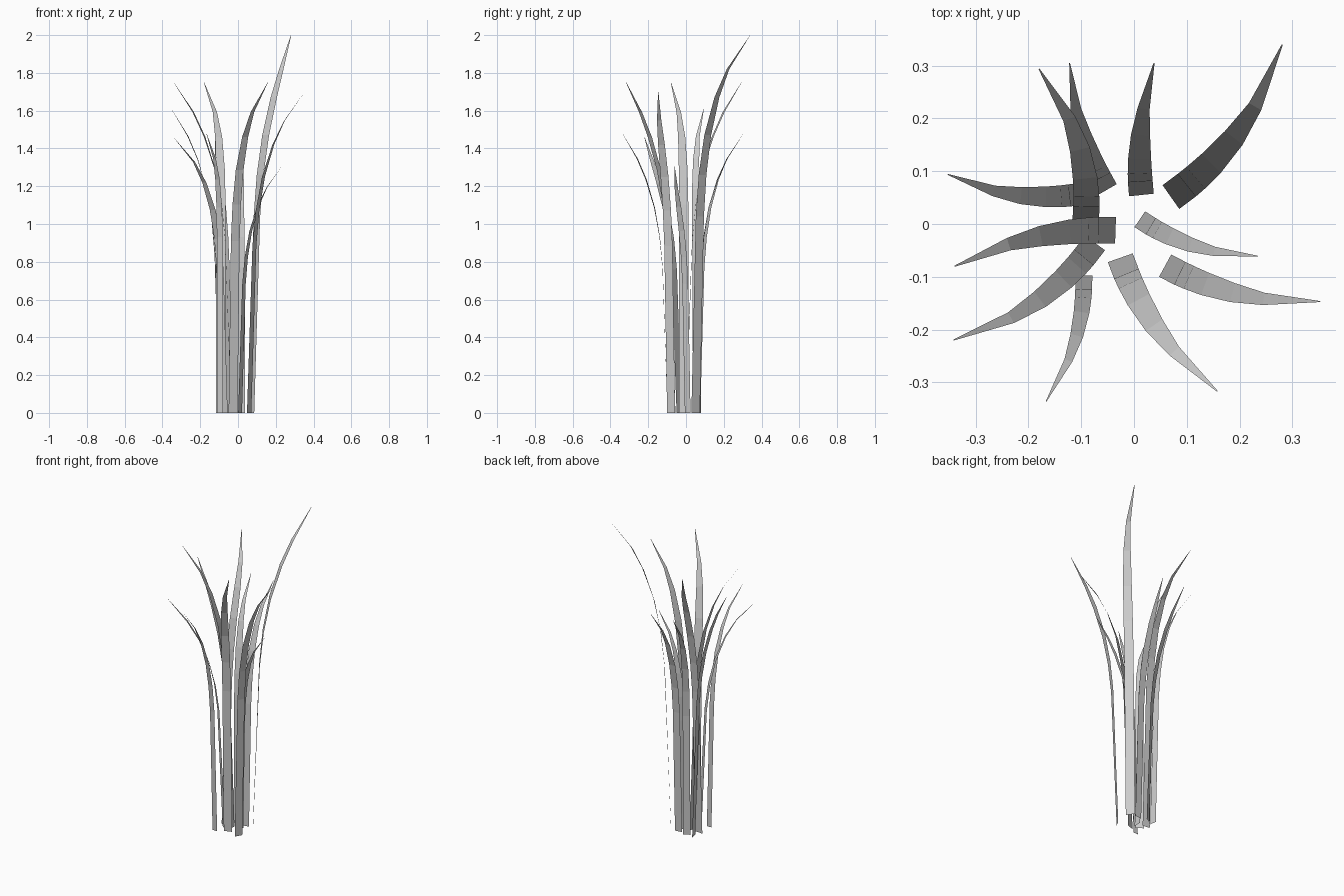
import bpy
from mathutils import Vector

# Shared blade profile: (outward travel, height, width) as fractions
PROFILE = [(0.0, 0.0, 1.0), (0.10, 0.52, 1.0), (0.16, 0.63, 0.98),
           (0.27, 0.735, 0.93), (0.45, 0.835, 0.77), (0.65, 0.91, 0.49),
           (1.0, 1.0, 0.04)]

# Each blade: base x, y, tip x, y, tip height, width, sideways bow
BLADES = [
    (0.070, 0.051, 0.281, 0.340, 2.00, 0.055, -0.085),
    (0.014, 0.055, 0.038, 0.305, 1.48, 0.047, 0.05),
    (-0.051, 0.065, -0.122, 0.305, 1.48, 0.042, 0.06),
    (-0.092, 0.000, -0.180, 0.294, 1.75, 0.050, -0.10),
    (-0.095, 0.058, -0.353, 0.094, 1.61, 0.042, 0.08),
    (-0.035, -0.012, -0.340, -0.080, 1.75, 0.050, -0.065),
    (-0.074, -0.036, -0.342, -0.220, 1.46, 0.047, 0.09),
    (-0.095, -0.098, -0.167, -0.337, 1.48, 0.032, 0.08),
    (-0.026, -0.064, 0.158, -0.317, 1.75, 0.050, -0.075),
    (0.059, -0.079, 0.353, -0.147, 1.70, 0.048, -0.07),
    (0.011, 0.009, 0.235, -0.061, 1.31, 0.036, -0.075),
]


def make_blade(i, bx, by, tx, ty, height, width, bow):
    base = Vector((bx, by, 0))
    chord = Vector((tx, ty, 0)) - base
    left = Vector((-chord.y, chord.x, 0))
    verts = []
    for s, h, w in PROFILE:
        centre = base + chord * s + left * (bow * 4 * s * (1 - s))
        tangent = chord + left * (bow * 4 * (1 - 2 * s))
        side = Vector((-tangent.y, tangent.x, 0)).normalized() * (width * w / 2)
        centre.z = h * height
        verts += [centre + side, centre - side]
    faces = [(2 * k, 2 * k + 1, 2 * k + 3, 2 * k + 2)
             for k in range(len(PROFILE) - 1)]
    mesh = bpy.data.meshes.new(f"grass_blade_{i}")
    mesh.from_pydata(verts, [], faces)
    obj = bpy.data.objects.new(f"grass_blade_{i}", mesh)
    bpy.context.collection.objects.link(obj)


# Tuft of flat, curling blades
for i, blade in enumerate(BLADES, 1):
    make_blade(i, *blade)
